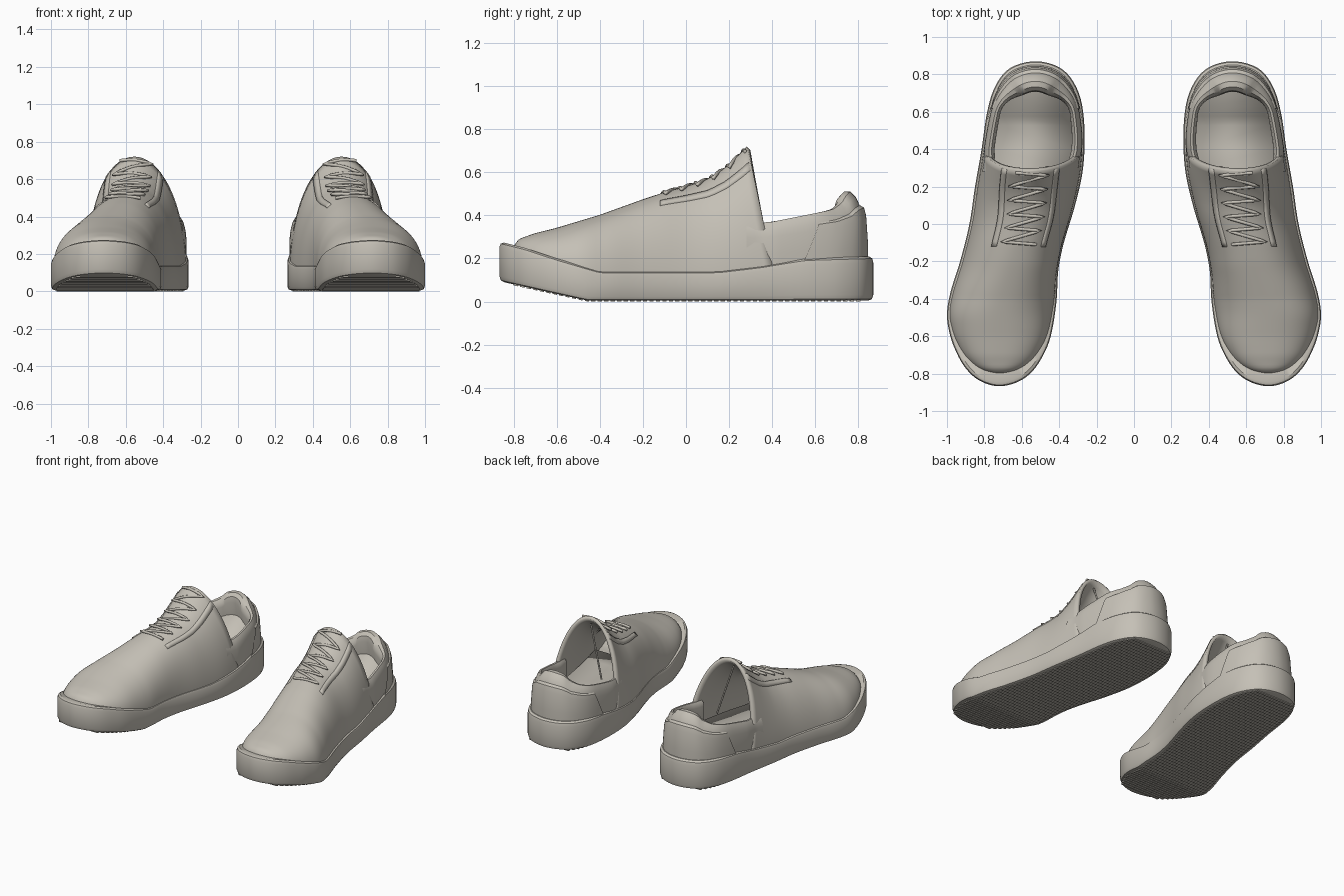
import bpy, bmesh, math
from mathutils import Vector

if "Cube" in bpy.data.objects:
    bpy.data.objects.remove(bpy.data.objects["Cube"])

clay = bpy.data.materials.new("warm_grey")
clay.use_nodes = True
clay.diffuse_color = (0.56, 0.53, 0.47, 1)
clay.node_tree.nodes["Principled BSDF"].inputs["Base Color"].default_value = clay.diffuse_color
meshes = []


def interp(table, y):
    for (a, za), (b, zb) in zip(table, table[1:]):
        if y <= b:
            return za + (zb - za) * max(0, (y - a) / (b - a))
    return table[-1][1]


def smooth(v):
    v = min(1, max(0, v))
    return v * v * (3 - 2 * v)


# Sole outline of the left shoe, starting at the toe
control = [(.73, -.867), (.83, -.835), (.905, -.765), (.957, -.67), (.987, -.58), (1, -.48),
           (.98, -.36), (.93, -.2), (.88, 0), (.85, .2), (.815, .4), (.785, .6), (.74, .74),
           (.66, .835), (.52, .87), (.38, .825), (.295, .7), (.265, .52), (.272, .3), (.315, .1),
           (.375, -.1), (.405, -.25), (.415, -.42), (.445, -.6), (.49, -.71), (.55, -.795),
           (.63, -.848)]
outline = []
for i in range(len(control)):
    a, b, c, d = (Vector(control[(i + j - 1) % len(control)]) for j in range(4))
    for s in range(5):
        t = s / 5
        outline.append(b + (c - a) * t / 2 + (a * 2 - b * 5 + c * 4 - d) * t * t / 2
                       + (b * 3 - a - c * 3 + d) * t ** 3 / 2)

# Side profiles: height against distance along the shoe
sole_low = [(-.87, .09), (-.46, 0), (.9, 0)]
sole_high = [(-.87, .28), (-.75, .25), (-.6, .2), (-.4, .14), (.15, .14), (.35, .165),
             (.55, .2), (.87, .21)]
crest = [(-.79, .25), (-.77, .28), (-.7, .305), (-.6, .33), (-.4, .39), (-.2, .462), (-.1, .495),
         (0, .522), (.1, .555), (.18, .605), (.25, .67), (.29, .712)]
collar = [(.25, .36), (.4, .37), (.6, .41), (.72, .43), (.8, .46), (.84, .495), (.87, .51)]


def span(y):
    """Middle and half width of the outline at y."""
    y = min(.863, max(-.863, y))
    xs = []
    for p, q in zip(outline, outline[1:] + outline[:1]):
        if (p.y <= y) != (q.y <= y):
            xs.append(p.x + (q.x - p.x) * (y - p.y) / (q.y - p.y))
    return (min(xs) + max(xs)) / 2, (max(xs) - min(xs)) / 2


def inset(p, k):
    """Move an outline point toward the spine of the shoe."""
    y = min(.6, max(-.55, p.y))
    return p.lerp(Vector((span(y)[0], y)), k)


def add_mesh(name, verts, faces, thickness=0):
    for side, tag in ((1, "left_"), (-1, "right_")):
        bm = bmesh.new()
        vs = [bm.verts.new((v[0] * side, v[1], v[2])) for v in verts]
        for f in faces:
            bm.faces.new([vs[i] for i in f])
        bmesh.ops.remove_doubles(bm, verts=bm.verts, dist=1e-4)
        bmesh.ops.recalc_face_normals(bm, faces=bm.faces)
        me = bpy.data.meshes.new(tag + name)
        bm.to_mesh(me)
        bm.free()
        me.materials.append(clay)
        ob = bpy.data.objects.new(tag + name, me)
        bpy.context.collection.objects.link(ob)
        meshes.append(ob)
        if thickness:
            mod = ob.modifiers.new("thickness", "SOLIDIFY")
            mod.thickness, mod.offset = thickness, 0


def add_grid(name, rows, closed=False, thickness=0):
    n = len(rows[0])
    faces = [(r * n + c, r * n + (c + 1) % n, (r + 1) * n + (c + 1) % n, (r + 1) * n + c)
             for r in range(len(rows) - 1) for c in range(n if closed else n - 1)]
    add_mesh(name, [v for row in rows for v in row], faces, thickness)


def add_cord(name, points, radius):
    for side, tag in ((1, "left_"), (-1, "right_")):
        cu = bpy.data.curves.new(tag + name, "CURVE")
        cu.dimensions, cu.bevel_depth, cu.bevel_resolution = "3D", radius, 2
        cu.use_fill_caps = True
        sp = cu.splines.new("POLY")
        sp.points.add(len(points) - 1)
        for pt, v in zip(sp.points, points):
            pt.co = (v[0] * side, v[1], v[2], 1)
        sp.use_smooth = True
        cu.materials.append(clay)
        bpy.context.collection.objects.link(bpy.data.objects.new(tag + name, cu))


# Thick rounded sole
rows = []
for k, f in ((1, 0), (.5, 0), (.08, 0), (.025, .03), (0, .13), (0, .5), (0, .85),
             (.02, .95), (.07, 1), (.35, 1), (1, 1)):
    row = []
    for p in outline:
        q = inset(p, k)
        low = interp(sole_low, q.y) + .005
        row.append((q.x, q.y, low + (interp(sole_high, q.y) - low) * f))
    rows.append(row)
add_grid("sole", rows, closed=True)

# Shallow tread ridges across the underside
verts, faces = [], []
for i in range(54):
    yc = -.79 + i * .03
    mid, half = span(yc)
    n = len(verts)
    for dz in (0, .008):
        for sx, dy in ((-1, -.01), (1, -.01), (1, .01), (-1, .01)):
            verts.append((mid + sx * half * .9, yc + dy, interp(sole_low, yc + dy) + dz))
    faces += [[n + j for j in f] for f in ((0, 1, 2, 3), (4, 5, 6, 7), (0, 1, 5, 4),
                                           (1, 2, 6, 5), (2, 3, 7, 6), (3, 0, 4, 7))]
add_mesh("tread", verts, faces)

# Insole with a rising heel cup
rows = []
for y in (-.2, -.05, .1, .3, .4, .53, .58, .63, .68, .73, .76):
    mid, half = span(y)
    z = .21 + max(0, y - .53) * .7
    rows.append([(mid - half * .76, y, z), (mid + half * .76, y, z)])
add_grid("insole", rows, thickness=.01)


def vamp(s, t):
    """Point on the front upper: s along the foot, t from -1 to 1 across it."""
    power = 2.3 - .3 * smooth((s + .25) / .4)
    zf = max(0, 1 - abs(t) ** power) ** (1 / power)
    top, base = interp(crest, s), interp(sole_high, s) - .05
    z = base + (top - base) * zf
    y = s + .2 * smooth((s + .1) / .39) * (top - z)
    mid, half = span(y - .073 * max(0, (-.3 - y) / .49) ** 2)
    lean = .03 * smooth((.28 - s) / .3) * smooth((s + .5) / .3)
    return Vector((mid + half * .915 * t - lean * zf, y, z))


# Front upper, ending in the slanted edge of the opening
rows = []
for i in range(49):
    s = -.79 + 1.08 * (i / 48) ** 1.3
    rows.append([vamp(s, -math.cos(math.pi * j / 40)) for j in range(41)])
add_grid("front_upper", rows, thickness=.024)

# Padded heel wall, tucked under the front upper and flush with it behind
back = [p for p in outline if p.y > .27]


def wall(p, k, f):
    b = smooth((p.y - .6) / .25)
    flare = .04 * smooth((p.y - .34) / .07) * (1 - smooth((p.y - .42) / .25))
    q = inset(p, k * (1 + b * (.5 + .7 * f)) - flare)
    return (q.x, q.y, .14 + (interp(collar, p.y) - .14) * f)


profile = ((.09, 0), (.08, .35), (.09, .7), (.11, .82), (.14, .93), (.18, 1), (.23, 1),
           (.27, .94), (.29, .83), (.28, .4), (.28, 0))
add_grid("heel_wall", [[wall(p, k, f) for p in back] for k, f in profile])

# Heel counter panel with slanted front edges
panel = [p for p in outline if p.y > .5]
rows = []
for k, f in ((.1, .1), (.056, .14), (.052, .35), (.062, .7), (.078, .8), (.11, .83)):
    row = []
    for i in range(41):
        d = 3.2 * f
        t = d + (len(panel) - 1 - 2 * d) * i / 40
        j = min(int(t), len(panel) - 2)
        row.append(wall(panel[j].lerp(panel[j + 1], t - j), k, f))
    rows.append(row)
add_grid("heel_counter", rows)

# Raised strips beside the laces
for tag, t0 in (("inner", -.56), ("outer", .46)):
    rows = []
    for i in range(16):
        s = -.12 + i * .4 / 15
        rows.append([vamp(s, t0 + w) + Vector((math.copysign(.004, t0), 0, .007))
                     for w in (0, .05, .1)])
    add_grid(tag + "_lace_strip", rows, thickness=.02)

# Zigzag lace lying on the tongue, bridging over its curved sides
knots = []
for i in range(6):
    s = -.11 + i * .074
    knots += [(s, -.38), (s + .015, .4)]
path = []
for (s0, t0), (s1, t1) in zip(knots, knots[1:]):
    for j in range(8):
        s, t = s0 + (s1 - s0) * j / 8, t0 + (t1 - t0) * j / 8
        path.append(Vector((vamp(s, t).x, s, vamp(s, t * .6).z + .014)))
add_cord("lace", path, .009)

# Loose cord inside the opening
add_cord("inner_cord", [(.57, .27, .66), (.46, .305, .3)], .006)

bpy.ops.object.select_all(action="DESELECT")
for ob in meshes:
    ob.select_set(True)
bpy.context.view_layer.objects.active = meshes[0]
bpy.ops.object.shade_smooth_by_angle(angle=math.radians(34))
